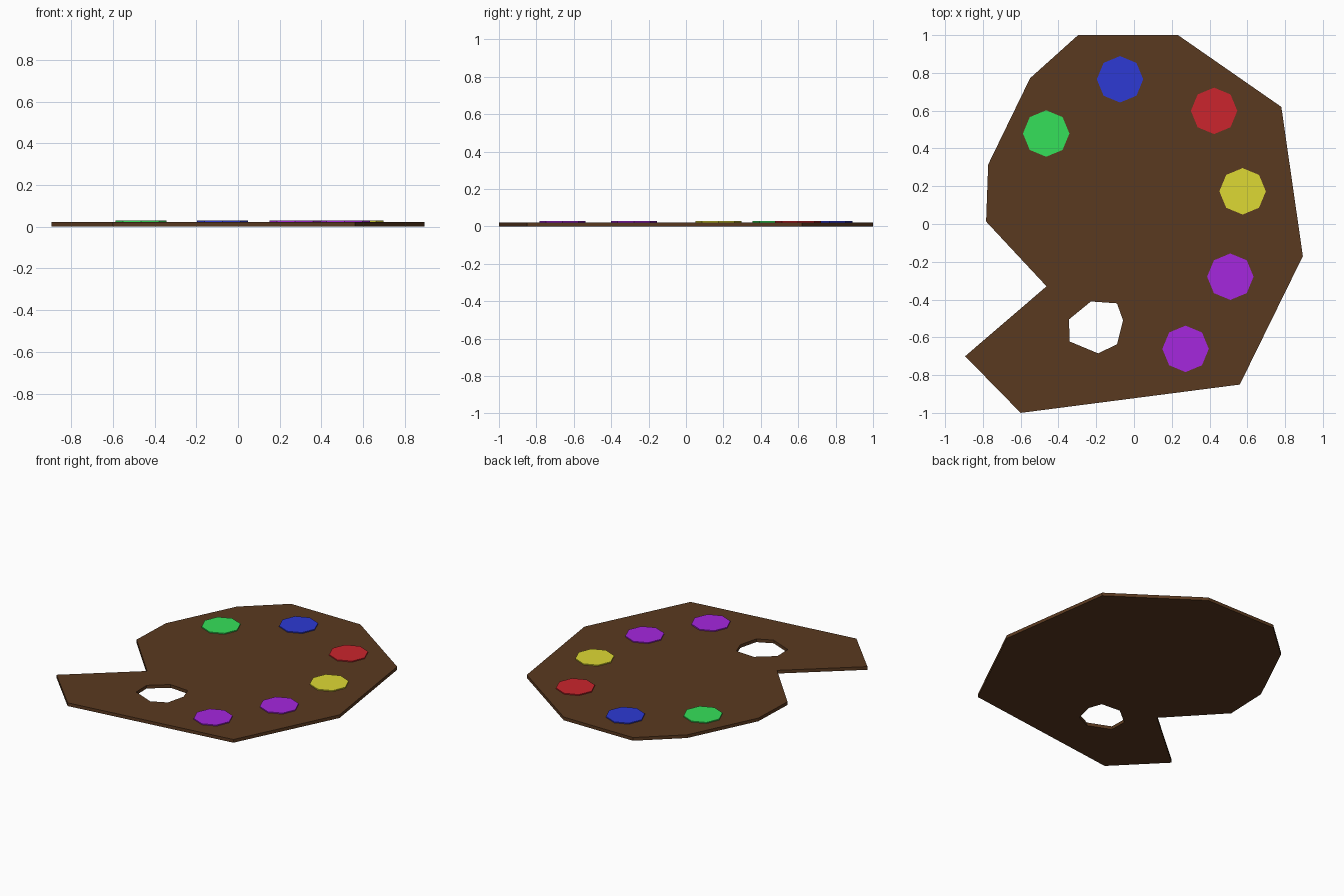
import bpy, bmesh
from mathutils import Vector

if "Cube" in bpy.data.objects:
    bpy.data.objects.remove(bpy.data.objects["Cube"])

BOARD_TOP = 0.022
PAINT_TOP = 0.029

OUTLINE = [(-0.296, 1.0), (0.233, 1.0), (0.78, 0.62), (0.894, -0.17),
           (0.56, -0.85), (-0.60, -1.0), (-0.894, -0.70), (-0.463, -0.33),
           (-0.783, 0.013), (-0.772, 0.315), (-0.55, 0.772)]
THUMB_HOLE = [(-0.344, -0.505), (-0.228, -0.41), (-0.09, -0.42), (-0.058, -0.51),
              (-0.09, -0.637), (-0.19, -0.685), (-0.341, -0.622)]


def material(name, rgb):
    mat = bpy.data.materials.new(name)
    mat.diffuse_color = (*rgb, 1)
    mat.use_nodes = True
    mat.node_tree.nodes["Principled BSDF"].inputs["Base Color"].default_value = mat.diffuse_color
    return mat


def finish(name, bm, mat):
    bmesh.ops.recalc_face_normals(bm, faces=bm.faces)
    mesh = bpy.data.meshes.new(name)
    bm.to_mesh(mesh)
    bm.free()
    mesh.materials.append(mat)
    obj = bpy.data.objects.new(name, mesh)
    bpy.context.collection.objects.link(obj)
    return obj


# Board: flat outline with the thumb hole, extruded to thickness
bm = bmesh.new()
edges = []
for loop in (OUTLINE, THUMB_HOLE):
    verts = [bm.verts.new((x, y, 0)) for x, y in loop]
    edges += [bm.edges.new((a, b)) for a, b in zip(verts, verts[1:] + verts[:1])]
bmesh.ops.triangle_fill(bm, edges=edges, use_beauty=True, normal=(0, 0, 1))
bottom = list(bm.faces)
ext = bmesh.ops.extrude_face_region(bm, geom=bottom, use_keep_orig=True)
top = [g for g in ext["geom"] if isinstance(g, bmesh.types.BMVert)]
bmesh.ops.translate(bm, verts=top, vec=Vector((0, 0, BOARD_TOP)))
finish("palette_board", bm, material("brown_wood", (0.102, 0.041, 0.014)))

# Paint dabs: thin octagonal discs resting on the board
purple = material("purple_paint", (0.376, 0.02, 0.73))
PAINTS = [
    ("green_paint", -0.465, 0.479, material("green_paint", (0.036, 0.745, 0.102))),
    ("blue_paint", -0.074, 0.766, material("blue_paint", (0.026, 0.041, 0.658))),
    ("red_paint", 0.424, 0.599, material("red_paint", (0.597, 0.018, 0.026))),
    ("yellow_paint", 0.575, 0.173, material("yellow_paint", (0.73, 0.694, 0.034))),
    ("purple_paint_upper", 0.51, -0.279, purple),
    ("purple_paint_lower", 0.273, -0.661, purple),
]
for name, x, y, mat in PAINTS:
    bm = bmesh.new()
    bmesh.ops.create_cone(bm, cap_ends=True, segments=8, radius1=0.123,
                          radius2=0.123, depth=PAINT_TOP - BOARD_TOP + 0.004)
    obj = finish(name, bm, mat)
    obj.location = (x, y, (PAINT_TOP + BOARD_TOP - 0.004) / 2)
